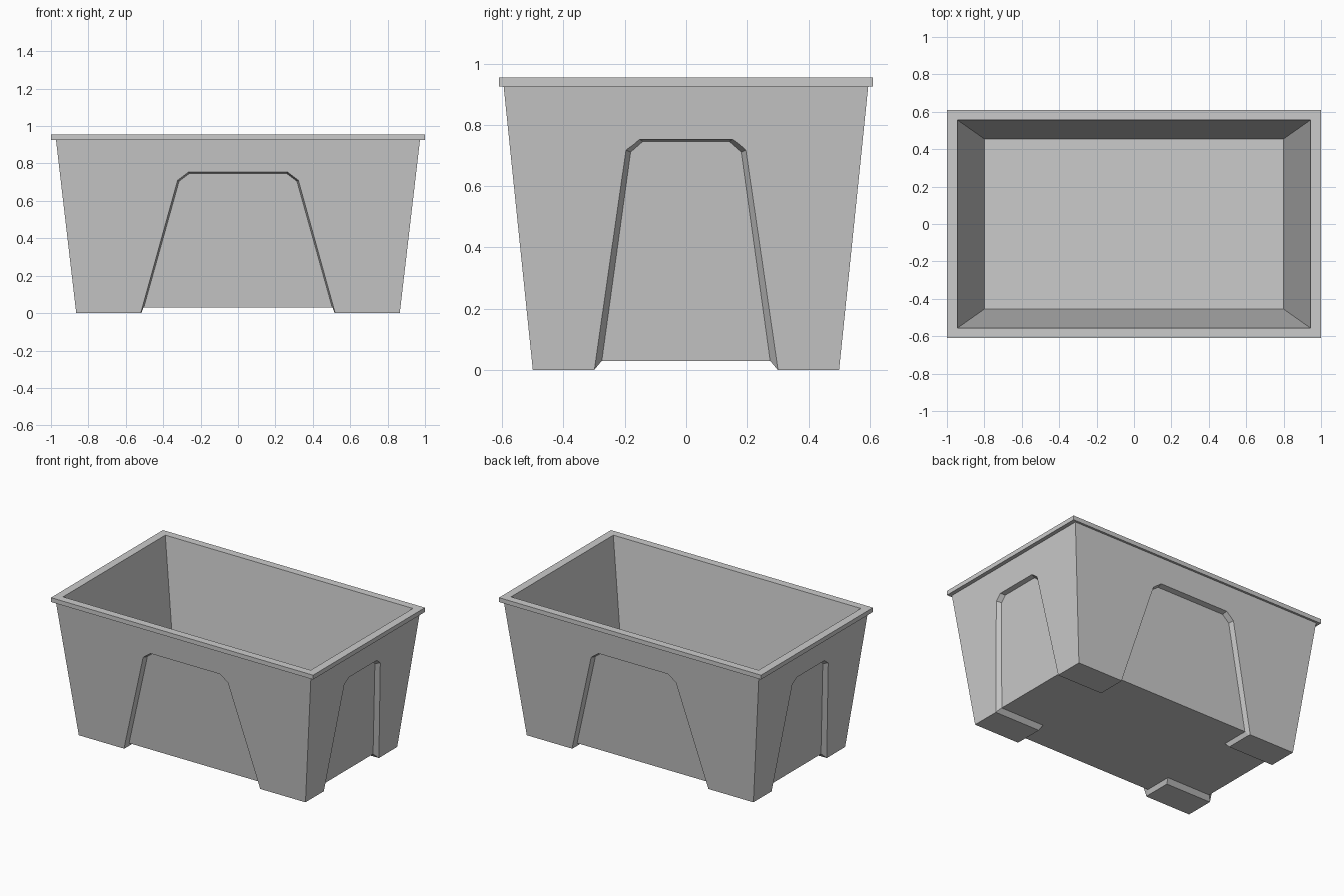
import bpy, bmesh

if "Cube" in bpy.data.objects:
    bpy.data.objects.remove(bpy.data.objects["Cube"])


def loft(name, rings):
    """Closed solid through rings of matching points, capped at both ends."""
    bm = bmesh.new()
    loops = [[bm.verts.new(p) for p in ring] for ring in rings]
    n = len(loops[0])
    for a, b in zip(loops, loops[1:]):
        for i in range(n):
            j = (i + 1) % n
            bm.faces.new((a[i], a[j], b[j], b[i]))
    bm.faces.new(loops[0][::-1])
    bm.faces.new(loops[-1])
    bmesh.ops.recalc_face_normals(bm, faces=bm.faces[:])
    mesh = bpy.data.meshes.new(name)
    bm.to_mesh(mesh)
    bm.free()
    obj = bpy.data.objects.new(name, mesh)
    bpy.context.collection.objects.link(obj)
    return obj


def rect(x, y, z):
    return [(-x, -y, z), (x, -y, z), (x, y, z), (-x, y, z)]


def mirrored(half):
    """Symmetric outline from half of it, extended below the ground."""
    (u0, z0), (u1, z1) = half[:2]
    low = -0.1
    half = [(u0 + (u1 - u0) * (low - z0) / (z1 - z0), low)] + half[1:]
    return half + [(-u, z) for u, z in reversed(half)]


def cut(target, cutter):
    cutter.hide_render = True
    mod = target.modifiers.new("cut", 'BOOLEAN')
    mod.operation = 'DIFFERENCE'
    mod.solver = 'EXACT'
    mod.object = cutter
    bpy.context.view_layer.objects.active = target
    bpy.ops.object.modifier_apply(modifier=mod.name)
    bpy.data.objects.remove(cutter)


# Tapered tub: outer wall, overhanging rim, inner wall and floor
tub = loft("tub", [rect(0.865, 0.5, 0), rect(0.973, 0.595, 0.925),
                   rect(1.0, 0.61, 0.925), rect(1.0, 0.61, 0.955),
                   rect(0.945, 0.557, 0.955), rect(0.80, 0.455, 0.06)])

# Arched recesses, parallel to the sloping walls
front_outer = mirrored([(0.52, 0), (0.323, 0.71), (0.265, 0.754)])
front_inner = mirrored([(0.512, 0), (0.315, 0.705), (0.261, 0.746)])
side_outer = mirrored([(0.30, 0), (0.196, 0.718), (0.152, 0.753)])
side_inner = mirrored([(0.279, 0), (0.181, 0.711), (0.141, 0.746)])


def recess(outer, inner, base, slope, depth, place):
    rings = []
    for t in (-1, 1):
        ring = []
        for (u0, z0), (u1, z1) in zip(outer, inner):
            # t = 0 lies on the wall, t = 1 at full depth
            u, z = u0 + (u1 - u0) * t, z0 + (z1 - z0) * t
            ring.append(place(u, base + slope * z - depth * t, z))
        rings.append(ring)
    cut(tub, loft("recess_cutter", rings))


for s in (-1, 1):
    recess(front_outer, front_inner, 0.5, 0.095 / 0.925, 0.035,
           lambda u, d, z: (u, s * d, z))
    recess(side_outer, side_inner, 0.865, 0.108 / 0.925, 0.03,
           lambda u, d, z: (s * d, u, z))

# Raised underside leaving four corner feet
for half, lengthwise in (([(0.53, -0.03), (0.505, 0.03)], False),
                         ([(0.325, -0.03), (0.275, 0.03)], True)):
    profile = half + [(-u, z) for u, z in reversed(half)]
    cut(tub, loft("underside_cutter",
                  [[(e, u, z) if lengthwise else (u, e, z) for u, z in profile]
                   for e in (-1.2, 1.2)]))
